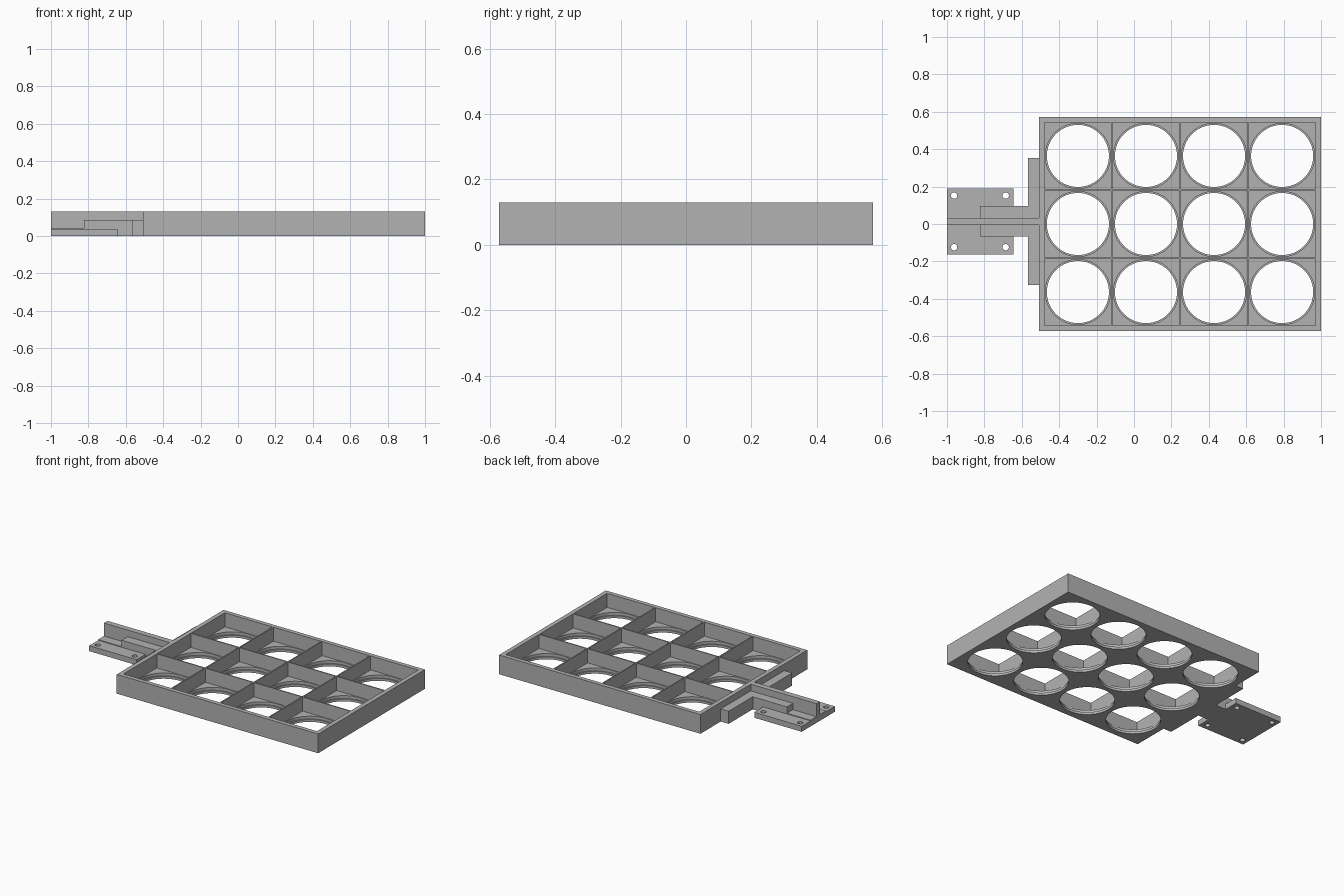
import bpy
import bmesh
from mathutils import Matrix, Vector

if "Cube" in bpy.data.objects:
    bpy.data.objects.remove(bpy.data.objects["Cube"])

grey = bpy.data.materials.new("plain grey")
grey.use_nodes = True
colour = (0.45, 0.45, 0.45, 1)
grey.diffuse_color = colour
grey.node_tree.nodes["Principled BSDF"].inputs["Base Color"].default_value = colour


def add_box(bm, x, y, z):
    size = Vector((x[1] - x[0], y[1] - y[0], z[1] - z[0]))
    mid = Vector((sum(x), sum(y), sum(z))) / 2
    bmesh.ops.create_cube(bm, size=1, matrix=Matrix.Translation(mid) @ Matrix.Diagonal(size).to_4x4())


def add_cylinder(bm, x, y, z, radius, sides):
    bmesh.ops.create_cone(bm, cap_ends=True, segments=sides, radius1=radius, radius2=radius,
                          depth=z[1] - z[0], matrix=Matrix.Translation((x, y, sum(z) / 2)))


def finish(bm, name):
    bmesh.ops.recalc_face_normals(bm, faces=bm.faces)
    mesh = bpy.data.meshes.new(name)
    bm.to_mesh(mesh)
    bm.free()
    obj = bpy.data.objects.new(name, mesh)
    bpy.context.collection.objects.link(obj)
    mesh.materials.append(grey)
    return obj


def box(name, x, y, z):
    bm = bmesh.new()
    add_box(bm, x, y, z)
    return finish(bm, name)


def cut(obj, bm):
    cutter = finish(bm, "cutter")
    cutter.hide_render = True
    mod = obj.modifiers.new("cut", "BOOLEAN")
    mod.operation = "DIFFERENCE"
    mod.solver = "EXACT"
    mod.object = cutter
    bpy.context.view_layer.objects.active = obj
    bpy.ops.object.modifier_apply(modifier=mod.name)
    bpy.data.objects.remove(cutter)


def smooth(obj):
    bpy.ops.object.select_all(action="DESELECT")
    obj.select_set(True)
    bpy.context.view_layer.objects.active = obj
    bpy.ops.object.shade_smooth_by_angle()


# Tray: open compartments, each with a stepped round hole in its floor
TOP, FLOOR, LIP = 0.13, 0.035, 0.016
PITCH, HALF_CELL = 0.364, 0.178
TRAY_LEFT, TRAY_RIGHT, TRAY_HALF = -0.508, 1.0, 0.571
centres = [(0.246 + (i - 1.5) * PITCH, (j - 1) * PITCH) for i in range(4) for j in range(3)]

tray = box("compartment_tray", (TRAY_LEFT, TRAY_RIGHT), (-TRAY_HALF, TRAY_HALF), (0, TOP))
cells, seats, holes = bmesh.new(), bmesh.new(), bmesh.new()
for cx, cy in centres:
    add_box(cells, (cx - HALF_CELL, cx + HALF_CELL), (cy - HALF_CELL, cy + HALF_CELL), (FLOOR, 0.2))
    add_cylinder(seats, cx, cy, (LIP, 0.1), 0.174, 64)
    add_cylinder(holes, cx, cy, (-0.1, 0.1), 0.166, 64)
for bm in (cells, seats, holes):
    cut(tray, bm)
smooth(tray)

# Stepped beam leading out from the tray
MID, BEAM_HALF, END = 0.014, 0.082, -1.0
BEAM_TOP, LOW_TOP, STEP = 0.085, 0.042, -0.823
profile = [(END, 0), (TRAY_LEFT, 0), (TRAY_LEFT, BEAM_TOP), (STEP, BEAM_TOP),
           (STEP, LOW_TOP), (END, LOW_TOP)]
bm = bmesh.new()
face = bm.faces.new([bm.verts.new((x, MID - BEAM_HALF, z)) for x, z in profile])
side = bmesh.ops.extrude_face_region(bm, geom=[face])["geom"]
bmesh.ops.translate(bm, vec=(0, 2 * BEAM_HALF, 0),
                    verts=[v for v in side if isinstance(v, bmesh.types.BMVert)])
finish(bm, "stepped_beam")

# Tall rib along the middle of the beam
box("centre_rib", (END, TRAY_LEFT), (MID - 0.019, MID + 0.019), (0.01, TOP))

# Crossbar arms and drilled mounting flanges on both sides of the beam
for label, s in (("left", -1), ("right", 1)):
    def span(near, far):
        return sorted((MID + s * near, MID + s * far))

    box(label + "_crossbar", (-0.567, TRAY_LEFT), span(BEAM_HALF, 0.34), (0, BEAM_TOP))
    flange = box(label + "_mounting_flange", (END, -0.645), span(BEAM_HALF, 0.177), (0, 0.037))
    bm = bmesh.new()
    for hx in (-0.962, -0.686):
        add_cylinder(bm, hx, MID + s * 0.138, (-0.1, 0.1), 0.017, 32)
    cut(flange, bm)
    smooth(flange)
